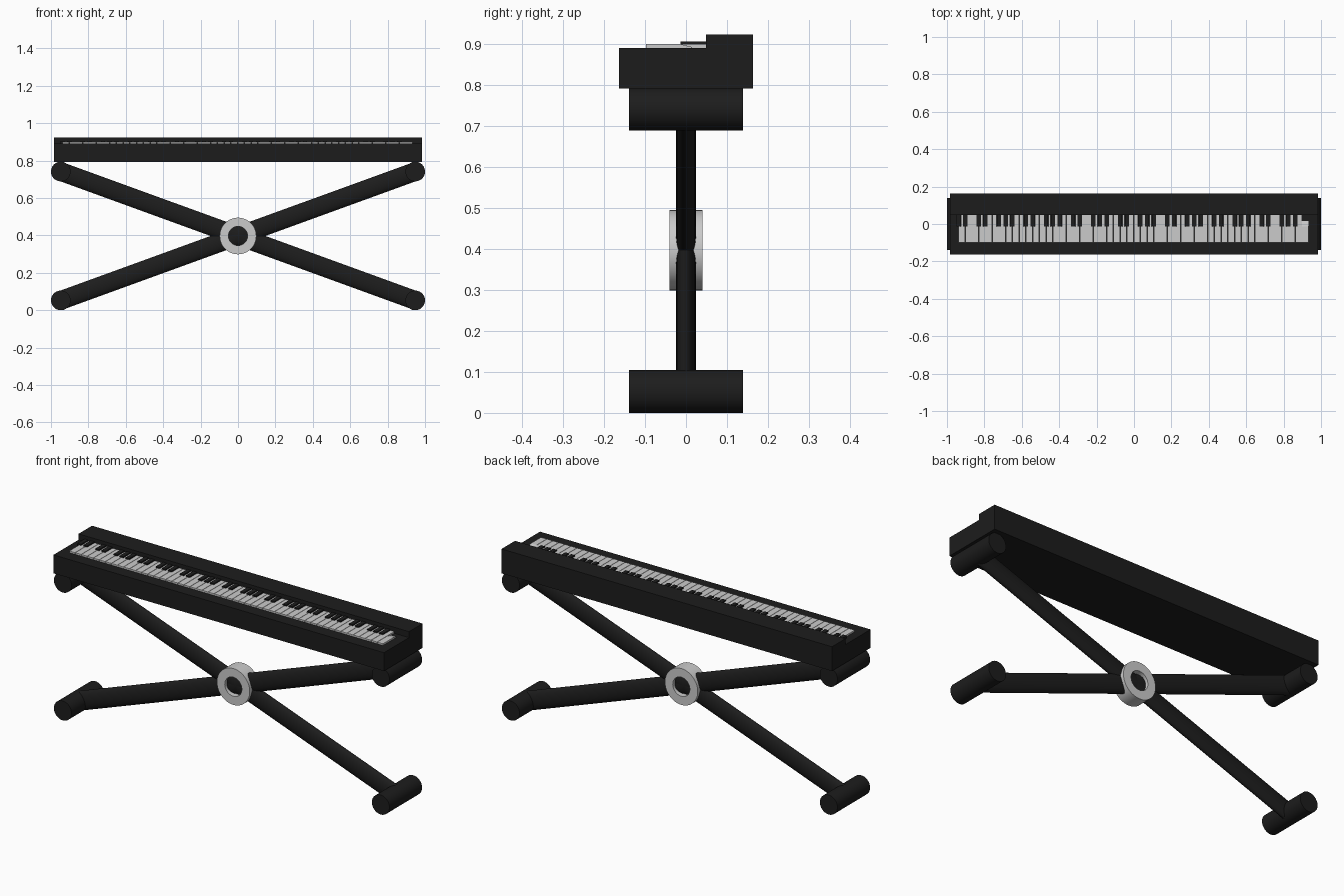
import bpy, bmesh, math
from mathutils import Vector, Matrix

if "Cube" in bpy.data.objects:
    bpy.data.objects.remove(bpy.data.objects["Cube"])

black = bpy.data.materials.new("black")
black.diffuse_color = (0.012, 0.012, 0.012, 1)
black.use_nodes = True
black.node_tree.nodes["Principled BSDF"].inputs["Base Color"].default_value = black.diffuse_color


def finish(name, bm, mat=None, smooth=False):
    bmesh.ops.recalc_face_normals(bm, faces=bm.faces)
    me = bpy.data.meshes.new(name)
    bm.to_mesh(me)
    bm.free()
    ob = bpy.data.objects.new(name, me)
    bpy.context.collection.objects.link(ob)
    if mat:
        me.materials.append(mat)
    if smooth:
        bpy.ops.object.select_all(action='DESELECT')
        ob.select_set(True)
        bpy.context.view_layer.objects.active = ob
        bpy.ops.object.shade_smooth_by_angle(angle=math.radians(35))
    return ob


def prism(bm, pts, offset):
    """Extrude a closed planar outline by an offset."""
    f = bm.faces.new([bm.verts.new(p) for p in pts])
    r = bmesh.ops.extrude_face_region(bm, geom=[f], use_keep_orig=True)
    verts = [g for g in r["geom"] if isinstance(g, bmesh.types.BMVert)]
    bmesh.ops.translate(bm, verts=verts, vec=offset)


def rod(name, a, b, ry, rw):
    """Elliptical rod from a to b; rw and ry are its two radii."""
    a, b = Vector(a), Vector(b)
    d = (b - a).normalized()
    side = Vector((0, 1, 0)) if abs(d.y) < 0.5 else Vector((1, 0, 0))
    other = d.cross(side)
    ring = [a + side * ry * math.cos(t) + other * rw * math.sin(t)
            for t in (2 * math.pi * i / 40 for i in range(40))]
    bm = bmesh.new()
    prism(bm, ring, b - a)
    return finish(name, bm, black, True)


# Keyboard case: stepped side profile
bm = bmesh.new()
profile = [(-0.164, 0.792), (0.164, 0.792), (0.164, 0.923),
           (0.049, 0.923), (0.049, 0.891), (-0.164, 0.891)]
prism(bm, [(-0.985, y, z) for y, z in profile], (1.97, 0, 0))
finish("keyboard_case", bm, black)

# Keys: 52 white keys from A to C, notched around the black keys
X0, PITCH, N = -0.938, 1.872 / 52, 52
FRONT, STEP, BACK = -0.098, -0.014, 0.049
GAP, HALF = 0.001, 0.011
white, dark = bmesh.new(), bmesh.new()


def has_black(i):
    """Is there a black key on the left edge of white key i?"""
    return i == 0 or (i < N and (i + 4) % 7 in (0, 1, 3, 4, 5))


for i in range(N):
    l, r = X0 + i * PITCH + GAP, X0 + (i + 1) * PITCH - GAP
    if i == N - 1:
        # last key falls away at the back
        side = [(FRONT, 0.888), (0.015, 0.888), (0.015, 0.893),
                (STEP, 0.9), (FRONT, 0.9)]
        prism(white, [(l, y, z) for y, z in side], (r - l, 0, 0))
        continue
    nl = l + HALF if has_black(i) else l
    nr = r - HALF if has_black(i + 1) else r
    outline = [(l, FRONT), (r, FRONT), (r, STEP)]
    if nr < r:
        outline.append((nr, STEP))
    outline += [(nr, BACK), (nl, BACK)]
    if nl > l:
        outline.append((nl, STEP))
    outline.append((l, STEP))
    prism(white, [(x, y, 0.888) for x, y in outline], (0, 0, 0.012))
for i in range(N):
    if has_black(i):
        x = X0 + i * PITCH
        prism(dark, [(x - HALF, y, z) for y, z in
                     ((-0.013, 0.888), (0.055, 0.888), (0.055, 0.906), (-0.013, 0.906))],
              (2 * HALF, 0, 0))
finish("white_keys", white)
finish("black_keys", dark, black)

# Stand: crossed oval arms with round bars across their ends
EX, LOW, HIGH = 0.9475, 0.0525, 0.7415
for s, side in ((-1, "left"), (1, "right")):
    rod("stand_arm_" + side, (-s * EX, 0, LOW), (s * EX, 0, HIGH), 0.024, 0.05)
    rod("foot_bar_" + side, (s * EX, -0.139, LOW), (s * EX, 0.139, LOW), 0.0525, 0.0525)
    rod("support_bar_" + side, (s * EX, -0.139, HIGH), (s * EX, 0.139, HIGH), 0.0525, 0.0525)

# Pivot ring: rectangular section spun round the y axis
bm = bmesh.new()
sec = [bm.verts.new((x, y, 0.397)) for x, y in
       ((0.051, -0.04), (0.098, -0.04), (0.098, 0.04), (0.051, 0.04))]
edges = [bm.edges.new((sec[i], sec[(i + 1) % 4])) for i in range(4)]
bmesh.ops.spin(bm, geom=sec + edges, cent=(0, 0, 0.397), axis=(0, 1, 0),
               angle=2 * math.pi, steps=48)
bmesh.ops.remove_doubles(bm, verts=bm.verts, dist=0.0005)
finish("pivot_ring", bm, None, True)
